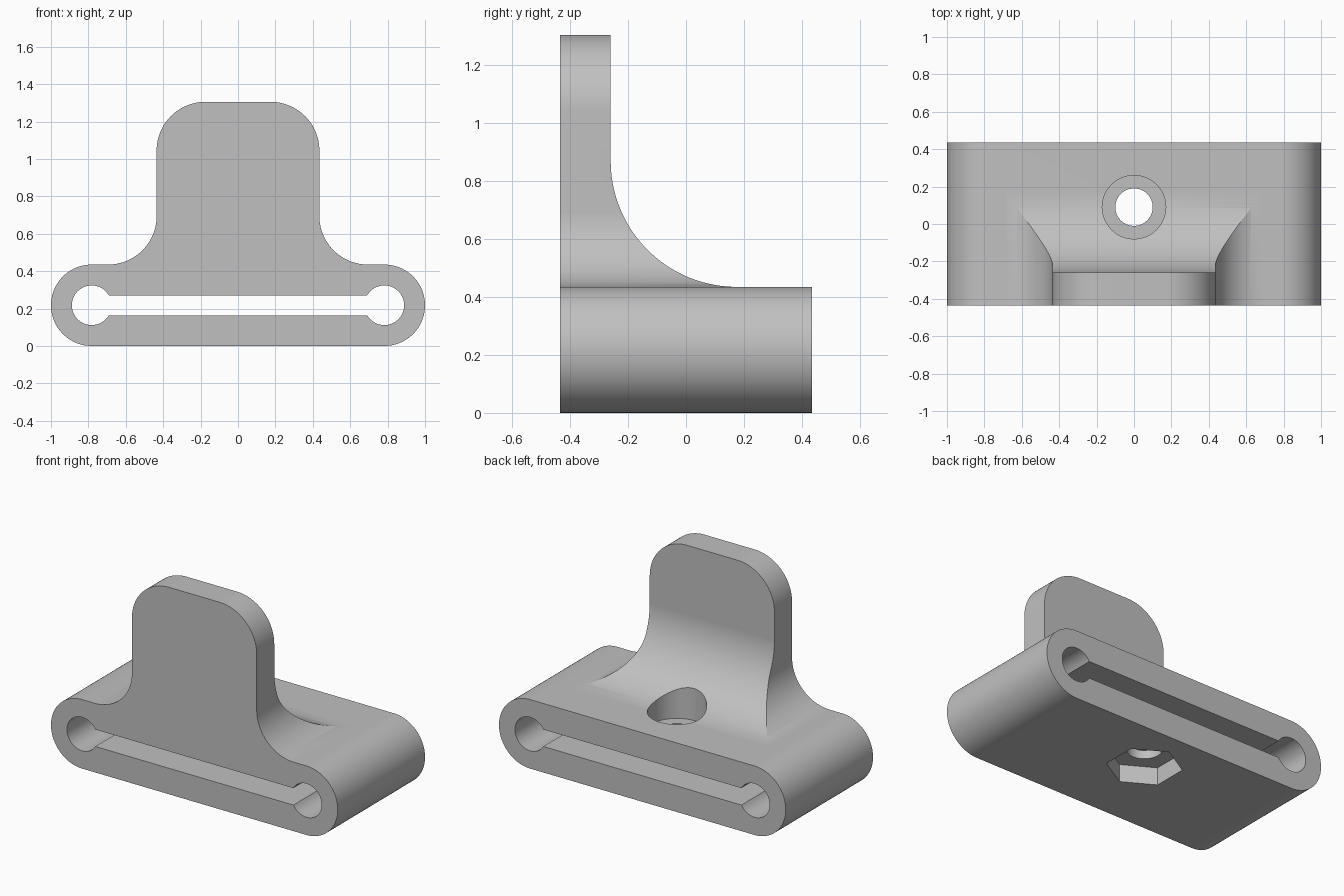
import bpy, bmesh
from math import sin, cos, radians, asin, degrees
from mathutils import Matrix

default = bpy.data.objects.get("Cube")
if default:
    bpy.data.objects.remove(default, do_unlink=True)

DEPTH = 0.435            # half depth of the base
BASE_R = 0.2175          # end radius of the base
BASE_TOP = 2 * BASE_R
END_X = 1 - BASE_R
TAB_W, TAB_TOP, TAB_R = 0.435, 1.305, 0.26
TAB_BACK, BACK_R = -0.26, 0.435
SCREW_Y = 0.09

grey = bpy.data.materials.new("plain grey")
grey.use_nodes = True
grey.diffuse_color = (0.53, 0.53, 0.53, 1)
grey.node_tree.nodes["Principled BSDF"].inputs["Base Color"].default_value = grey.diffuse_color


def arc(cx, cy, r, start, end, steps=24):
    angles = [radians(start + (end - start) * i / steps) for i in range(steps + 1)]
    return [(cx + r * cos(a), cy + r * sin(a)) for a in angles]


def prism(name, outline, axis, low, high):
    """Extrude an outline along an axis: X takes (y, z), Y takes (x, z), Z takes (x, y)."""
    place = {"X": lambda a, b: (low, a, b),
             "Y": lambda a, b: (a, low, b),
             "Z": lambda a, b: (a, b, low)}[axis]
    bm = bmesh.new()
    face = bm.faces.new([bm.verts.new(place(a, b)) for a, b in outline])
    grown = bmesh.ops.extrude_face_region(bm, geom=[face])
    verts = [g for g in grown["geom"] if isinstance(g, bmesh.types.BMVert)]
    shift = [(high - low) * (axis == k) for k in "XYZ"]
    bmesh.ops.translate(bm, verts=verts, vec=shift)
    bmesh.ops.recalc_face_normals(bm, faces=bm.faces)
    mesh = bpy.data.meshes.new(name)
    bm.to_mesh(mesh)
    bm.free()
    mesh.materials.append(grey)
    obj = bpy.data.objects.new(name, mesh)
    bpy.context.collection.objects.link(obj)
    return obj


def cut(body, cutter):
    cutter.hide_render = True
    mod = body.modifiers.new(cutter.name, "BOOLEAN")
    mod.operation, mod.solver, mod.object = "DIFFERENCE", "EXACT", cutter
    bpy.context.view_layer.objects.active = body
    bpy.ops.object.modifier_apply(modifier=mod.name)
    bpy.data.objects.remove(cutter, do_unlink=True)


# Front silhouette: rounded base with filleted, round-cornered tab
fillet = TAB_W + TAB_R
right = (arc(END_X, BASE_R, BASE_R, -90, 90, 48)
         + arc(fillet, BASE_TOP + TAB_R, TAB_R, 270, 180)
         + arc(TAB_W - TAB_R, TAB_TOP - TAB_R, TAB_R, 0, 90))
left = [(-x, z) for x, z in reversed(right)]
body = prism("clamp_body", right + left, "Y", -DEPTH, DEPTH)

# Space behind the tab, with a large concave fillet down to the base
curve = arc(TAB_BACK + BACK_R, BASE_TOP + BACK_R, BACK_R, 180, 270, 36)
curve = [(y, max(z, BASE_TOP + 0.0002)) for y, z in curve]
back_space = curve + [(1, BASE_TOP + 0.0002), (1, 2), (TAB_BACK, 2)]
cut(body, prism("back_space", back_space, "X", -1.2, 1.2))

# Flat slot ending in round channels
channel_r, half_gap = 0.106, 0.0535
lip = degrees(asin(half_gap / channel_r))
channel = arc(END_X, BASE_R, channel_r, lip - 180, 180 - lip, 40)
slot = channel + [(-x, z) for x, z in reversed(channel)]
cut(body, prism("slot", slot, "Y", -1, 1))

# Screw hole, head recess above and hexagonal nut pocket below
cut(body, prism("screw_hole", arc(0, SCREW_Y, 0.1, 0, 352.5, 47), "Z", -1, 1))
cut(body, prism("head_recess", arc(0, SCREW_Y, 0.17, 0, 352.5, 47), "Z", 0.315, 1))
cut(body, prism("nut_pocket", arc(0, SCREW_Y, 0.215, 30, 330, 5), "Z", -1, 0.11))

# Smooth the curves, keep the edges crisp
bpy.ops.object.select_all(action="DESELECT")
body.select_set(True)
bpy.context.view_layer.objects.active = body
bpy.ops.object.shade_smooth_by_angle(angle=radians(20))
weighted = body.modifiers.new("flat_face_normals", "WEIGHTED_NORMAL")
weighted.keep_sharp = True
